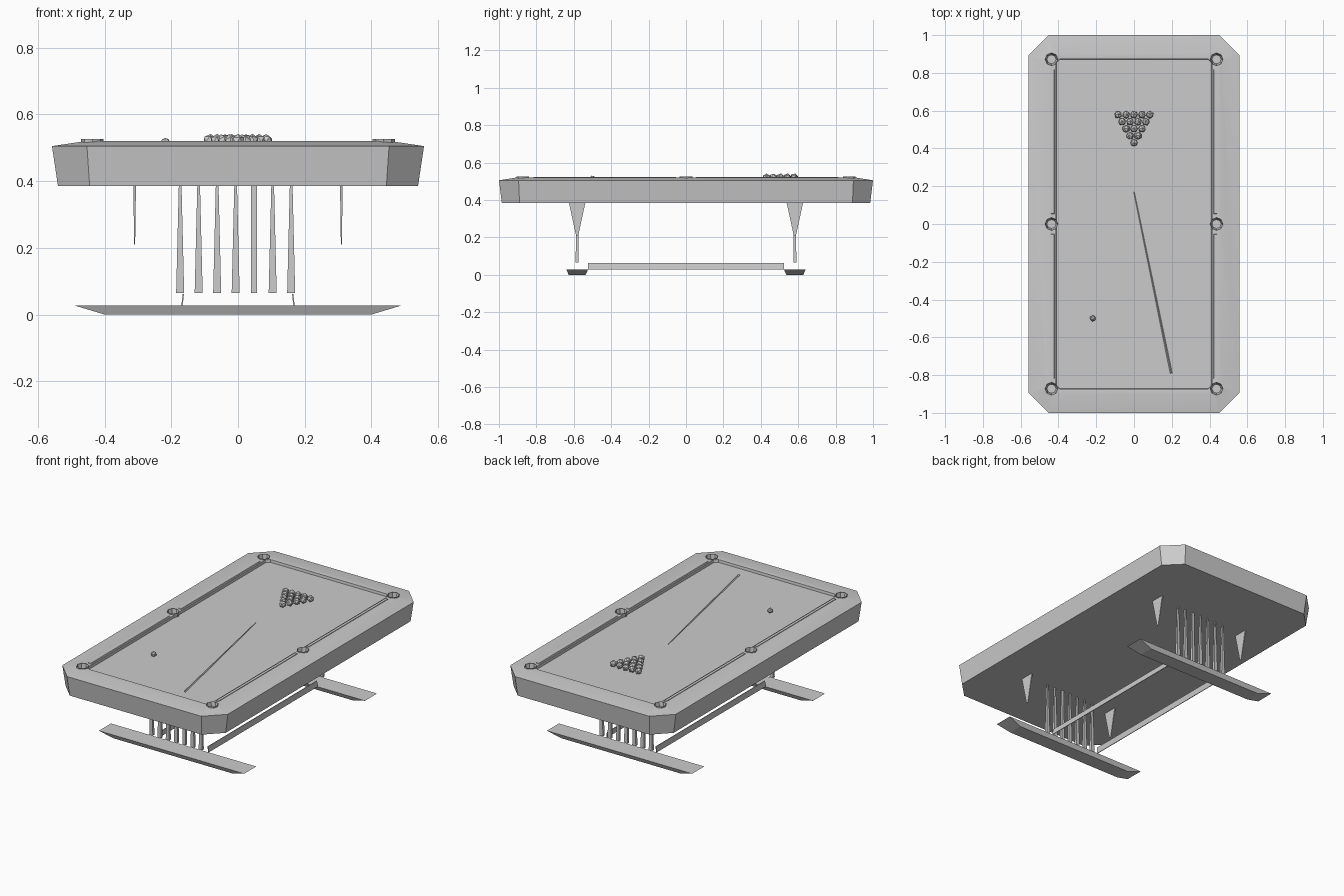
import bpy
import bmesh
from math import radians, pi, cos, sin
from mathutils import Matrix, Vector

if "Cube" in bpy.data.objects:
    bpy.data.objects.remove(bpy.data.objects["Cube"], do_unlink=True)

grey = bpy.data.materials.new("plain grey")
grey.use_nodes = True
colour = (0.6, 0.6, 0.6, 1)
grey.diffuse_color = colour
grey.node_tree.nodes["Principled BSDF"].inputs["Base Color"].default_value = colour


def finish(bm, name, smooth=False):
    bmesh.ops.recalc_face_normals(bm, faces=bm.faces)
    mesh = bpy.data.meshes.new(name)
    bm.to_mesh(mesh)
    bm.free()
    mesh.materials.append(grey)
    obj = bpy.data.objects.new(name, mesh)
    bpy.context.collection.objects.link(obj)
    if smooth:
        bpy.ops.object.select_all(action="DESELECT")
        obj.select_set(True)
        bpy.context.view_layer.objects.active = obj
        bpy.ops.object.shade_smooth_by_angle(angle=radians(30))
    return obj


def loft(name, rings, caps=True, smooth=False):
    """Skin a stack of equal-sized point rings."""
    bm = bmesh.new()
    loops = [[bm.verts.new(p) for p in ring] for ring in rings]
    n = len(loops[0])
    for low, high in zip(loops, loops[1:]):
        for i in range(n):
            j = (i + 1) % n
            bm.faces.new((low[i], low[j], high[j], high[i]))
    if caps:
        bm.faces.new(loops[0][::-1])
        bm.faces.new(loops[-1])
    return finish(bm, name, smooth)


def rect(x, y, hx, hy, z):
    return [(x - hx, y - hy, z), (x + hx, y - hy, z),
            (x + hx, y + hy, z), (x - hx, y + hy, z)]


def cut_rect(hx, hy, cut, z):
    return [(hx, cut - hy, z), (hx, hy - cut, z), (hx - cut, hy, z), (cut - hx, hy, z),
            (-hx, hy - cut, z), (-hx, cut - hy, z), (cut - hx, -hy, z), (hx - cut, -hy, z)]


def octagon(x, y, r, z):
    return [(x + r * cos(i * pi / 4), y + r * sin(i * pi / 4), z) for i in range(8)]


# Table body: flared apron, sloping rail and sunken playing bed
body = loft("table_body", [
    cut_rect(0.54, 0.985, 0.095, 0.385),
    cut_rect(0.558, 1.0, 0.105, 0.505),
    cut_rect(0.452, 0.9, 0.04, 0.521),
    cut_rect(0.413, 0.874, 0.02, 0.518),
    cut_rect(0.411, 0.872, 0.02, 0.502)])

# Pockets cut through the rails, each with a thin cup
spots = [(sx * 0.437, y) for sx in (-1, 1) for y in (-0.872, 0, 0.872)]
for x, y in spots:
    cutter = loft("pocket_cutter", [octagon(x, y, 0.034, z) for z in (0.46, 0.6)])
    cutter.hide_render = True
    mod = body.modifiers.new("pocket", "BOOLEAN")
    mod.operation = "DIFFERENCE"
    mod.solver = "EXACT"
    mod.object = cutter
    bpy.context.view_layer.objects.active = body
    bpy.ops.object.modifier_apply(modifier=mod.name)
    bpy.data.objects.remove(cutter, do_unlink=True)
    loft("pocket_cup", [octagon(x, y, 0.024, 0.468), octagon(x, y, 0.031, 0.5),
                        octagon(x, y, 0.034, 0.526)], caps=False)

bpy.ops.object.select_all(action="DESELECT")
body.select_set(True)
bpy.context.view_layer.objects.active = body
bpy.ops.object.shade_smooth_by_angle(angle=radians(30))

# Long cushions between the pockets
for sx in (-1, 1):
    for sy in (-1, 1):
        loft("cushion", [rect(sx * 0.428, sy * 0.435, 0.013, 0.385, 0.51),
                         rect(sx * 0.431, sy * 0.435, 0.008, 0.38, 0.523)])

# Balls: a racked triangle and a lone cue ball
def ball(name, x, y, z, r, turn):
    bm = bmesh.new()
    bmesh.ops.create_icosphere(bm, subdivisions=1, radius=r,
        matrix=Matrix.Translation((x, y, z)) @ Matrix.Rotation(turn, 4, "X")
        @ Matrix.Rotation(turn * 2, 4, "Z"))
    finish(bm, name)


for row in range(5):
    for i in range(row + 1):
        ball("racked_ball", (i - row / 2) * 0.042, 0.43 + row * 0.037, 0.521, 0.021, row + i)
ball("cue_ball", -0.218, -0.5, 0.514, 0.017, 0.4)

# Cue stick lying on the bed
tip, butt = Vector((0, 0.17, 0.506)), Vector((0.197, -0.79, 0.508))
along = butt - tip
bm = bmesh.new()
bmesh.ops.create_cone(bm, segments=4, radius1=0.002, radius2=0.006, depth=along.length,
    cap_ends=True, matrix=Matrix.Translation((tip + butt) / 2)
    @ along.to_track_quat("Z", "Y").to_matrix().to_4x4())
finish(bm, "cue_stick")

# Supports under each end
for sy in (-1, 1):
    y = sy * 0.582
    loft("foot_beam", [rect(0, y, 0.4, 0.045, 0), rect(0, y, 0.49, 0.058, 0.027)])
    for i in range(7):
        x = (i - 3) * 0.0555 - 0.007
        top = 0.009 if i == 4 else 0.004
        base = 0.009 if i == 4 else 0.012
        loft("leg_slat", [rect(x, y, base, 0.008, 0.065), rect(x, y, top, 0.005, 0.39)])
    for sx in (-1, 1):
        loft("bracket", [rect(sx * 0.31, y, 0.0015, 0.006, 0.21),
                         rect(sx * 0.31, y, 0.004, 0.045, 0.39)])

# Thin stretchers joining the two feet
for sx in (-1, 1):
    loft("stretcher", [rect(sx * 0.168, 0, 0.002, 0.525, 0.027),
                       rect(sx * 0.164, 0, 0.002, 0.525, 0.062)])
